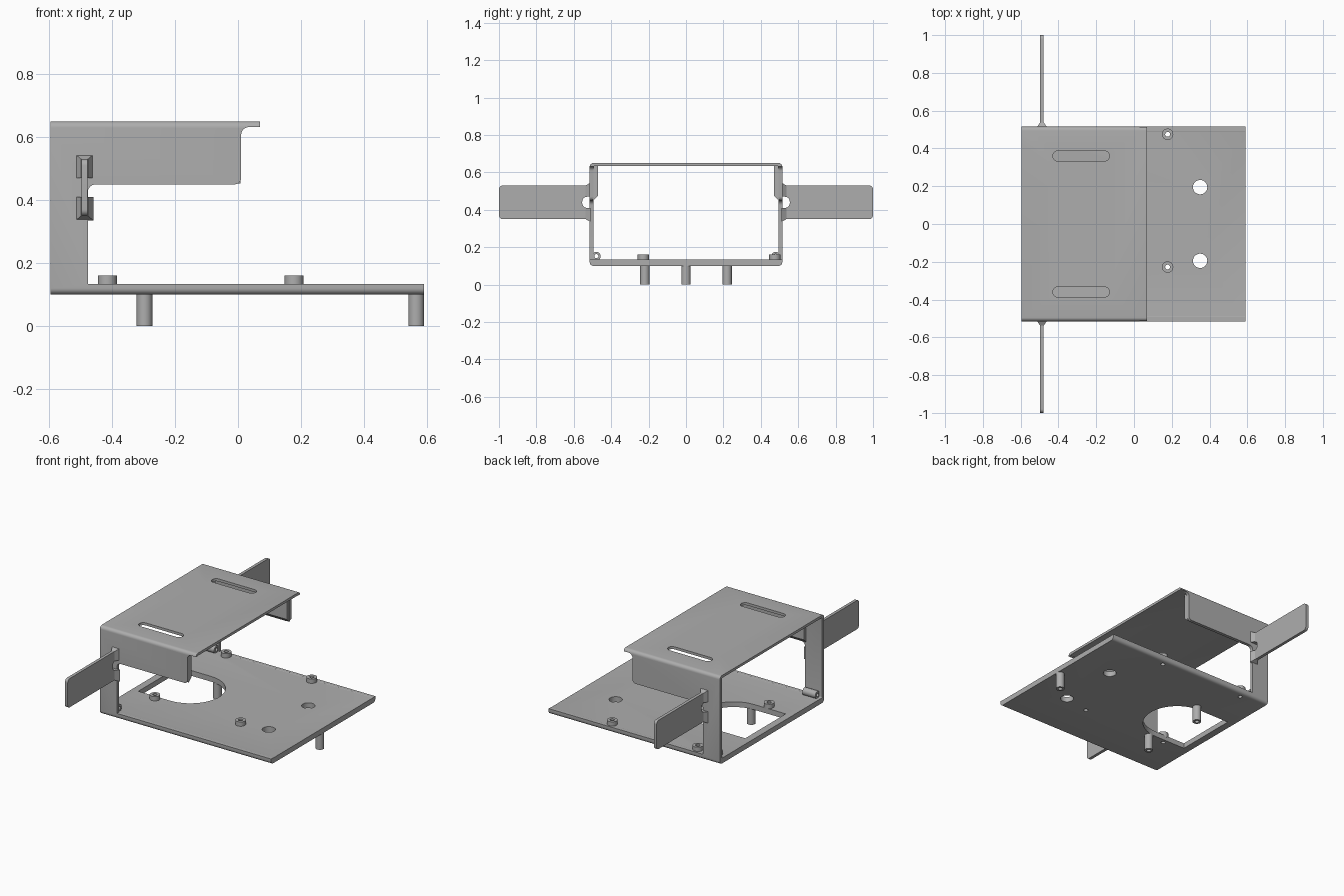
import bpy, bmesh, math
from mathutils import Vector

if "Cube" in bpy.data.objects:
    bpy.data.objects.remove(bpy.data.objects["Cube"])

grey = bpy.data.materials.new("plain grey")
grey.diffuse_color = (0.42, 0.42, 0.42, 1)
grey.use_nodes = True
grey.node_tree.nodes["Principled BSDF"].inputs["Base Color"].default_value = grey.diffuse_color


def make(name, bm):
    bmesh.ops.recalc_face_normals(bm, faces=bm.faces)
    me = bpy.data.meshes.new(name)
    bm.to_mesh(me)
    bm.free()
    ob = bpy.data.objects.new(name, me)
    bpy.context.collection.objects.link(ob)
    me.materials.append(grey)
    return ob


def prism(name, pts, axis, a, b):
    """Extrude a 2D outline along an axis: x -> (y,z), y -> (x,z), z -> (x,y)."""
    def co(p, t):
        return {'x': (t, p[0], p[1]), 'y': (p[0], t, p[1]), 'z': (p[0], p[1], t)}[axis]
    bm = bmesh.new()
    lo = [bm.verts.new(co(p, a)) for p in pts]
    hi = [bm.verts.new(co(p, b)) for p in pts]
    bm.faces.new(lo)
    bm.faces.new(hi)
    n = len(pts)
    for i in range(n):
        j = (i + 1) % n
        bm.faces.new((lo[i], lo[j], hi[j], hi[i]))
    return make(name, bm)


def rounded(pts, steps=6):
    """Round outline corners given as (u, v, radius)."""
    out = []
    n = len(pts)
    for i, (u, v, r) in enumerate(pts):
        p = Vector((u, v))
        if r == 0:
            out.append((u, v))
            continue
        d0 = (Vector(pts[i - 1][:2]) - p).normalized() * r
        d1 = (Vector(pts[(i + 1) % n][:2]) - p).normalized() * r
        c = p + d0 + d1
        for k in range(steps + 1):
            t = k / steps * math.pi / 2
            q = c - d1 * math.cos(t) - d0 * math.sin(t)
            out.append((q.x, q.y))
    return out


def rect(u0, u1, v0, v1, r):
    return rounded([(u0, v0, r), (u1, v0, r), (u1, v1, r), (u0, v1, r)])


def circle(x, y, r, n=32):
    return [(x + r * math.cos(2 * math.pi * i / n), y + r * math.sin(2 * math.pi * i / n))
            for i in range(n)]


def boolean(ob, tool, op='DIFFERENCE'):
    m = ob.modifiers.new("cut", 'BOOLEAN')
    m.operation, m.object, m.solver = op, tool, 'EXACT'
    bpy.context.view_layer.objects.active = ob
    bpy.ops.object.modifier_apply(modifier=m.name)
    bpy.data.objects.remove(tool)


def tube(name, axis, u, v, a, b, r, ri):
    ob = prism(name, circle(u, v, r), axis, a, b)
    boolean(ob, prism("bore", circle(u, v, ri, 20), axis, a - 0.01, b + 0.01))
    return ob


# Folded frame: side silhouette limited to a rounded sleeve, then hollowed
frame = prism("folded_frame", rounded([
    (-0.595, 0.10, 0), (0.59, 0.10, 0), (0.59, 0.134, 0), (-0.477, 0.134, 0),
    (-0.477, 0.45, 0.025), (0.01, 0.45, 0.02), (0.01, 0.632, 0.025),
    (0.07, 0.632, 0), (0.07, 0.65, 0), (-0.595, 0.65, 0)]), 'y', -0.6, 0.6)
boolean(frame, prism("sleeve", rect(-0.515, 0.515, 0.10, 0.65, 0.02), 'x', -0.7, 0.7), 'INTERSECT')
boolean(frame, prism("hollow", rect(-0.495, 0.495, 0.133, 0.634, 0.006), 'x', -0.8, 0.8))

# Base opening with a round end, two cable holes
arc = [(-0.33 + 0.2 * math.sin(t), -0.2 * math.cos(t))
       for t in [math.pi * i / 24 for i in range(25)]]
boolean(frame, prism("opening", [(-0.55, -0.2)] + arc + [(-0.55, 0.2)], 'z', 0.05, 0.2))
for y in (-0.195, 0.195):
    boolean(frame, prism("round_hole", circle(0.35, y, 0.038), 'z', 0.05, 0.2))

# Slots in the top plate
for y in (-0.36, 0.36):
    boolean(frame, prism("slot", rect(-0.43, -0.13, y - 0.027, y + 0.027, 0.0268), 'z', 0.55, 0.75))

# Standoffs on the base, bored through the plate
for x in (-0.415, 0.178):
    for y in (-0.228, 0.475):
        boolean(frame, prism("screw_hole", circle(x, y, 0.013, 20), 'z', 0.05, 0.2))
        tube("standoff", 'z', x, y, 0.125, 0.16, 0.03, 0.013)

# Pegs below the base
for x, y in ((-0.297, -0.22), (-0.297, 0.22), (0.566, 0)):
    tube("peg", 'z', x, y, 0, 0.102, 0.025, 0.013)

for s, side in ((-1, "front"), (1, "back")):
    # Thickened inner flap
    prism(side + "_flap_lining", [(s * 0.50, 0.452), (s * 0.495, 0.452), (s * 0.471, 0.475),
                                  (s * 0.471, 0.64), (s * 0.50, 0.64)], 'x', -0.485, 0.008)
    # Small horizontal sleeve in the lower corner
    tube(side + "_corner_sleeve", 'x', s * 0.479, 0.152, -0.575, -0.485, 0.023, 0.011)
    # Wing with a notch at its root
    outline = rounded([(0.51, 0.35, 0), (1.0, 0.35, 0.02), (1.0, 0.53, 0.02), (0.51, 0.53, 0),
                       (0.51, 0.47, 0), (0.555, 0.47, 0.027), (0.555, 0.41, 0.027), (0.51, 0.41, 0)])
    prism(side + "_wing", [(s * y, z) for y, z in outline], 'x', -0.497, -0.478)
    # Flared roots joining the wing to the wall
    for z0, z1, w0, w1 in ((0.335, 0.41, 0.35, 0.41), (0.47, 0.545, 0.47, 0.53)):
        bm = bmesh.new()
        for y, x0, x1, a, b in ((0.51, -0.516, -0.459, z0, z1), (0.537, -0.498, -0.477, w0, w1)):
            for x in (x0, x1):
                for z in (a, b):
                    bm.verts.new((x, s * y, z))
        bmesh.ops.convex_hull(bm, input=bm.verts)
        make(side + "_wing_root", bm)

# Smooth the curved areas, keep folds sharp
bpy.ops.object.select_all(action='SELECT')
bpy.context.view_layer.objects.active = frame
bpy.ops.object.shade_smooth_by_angle(angle=math.radians(30))
